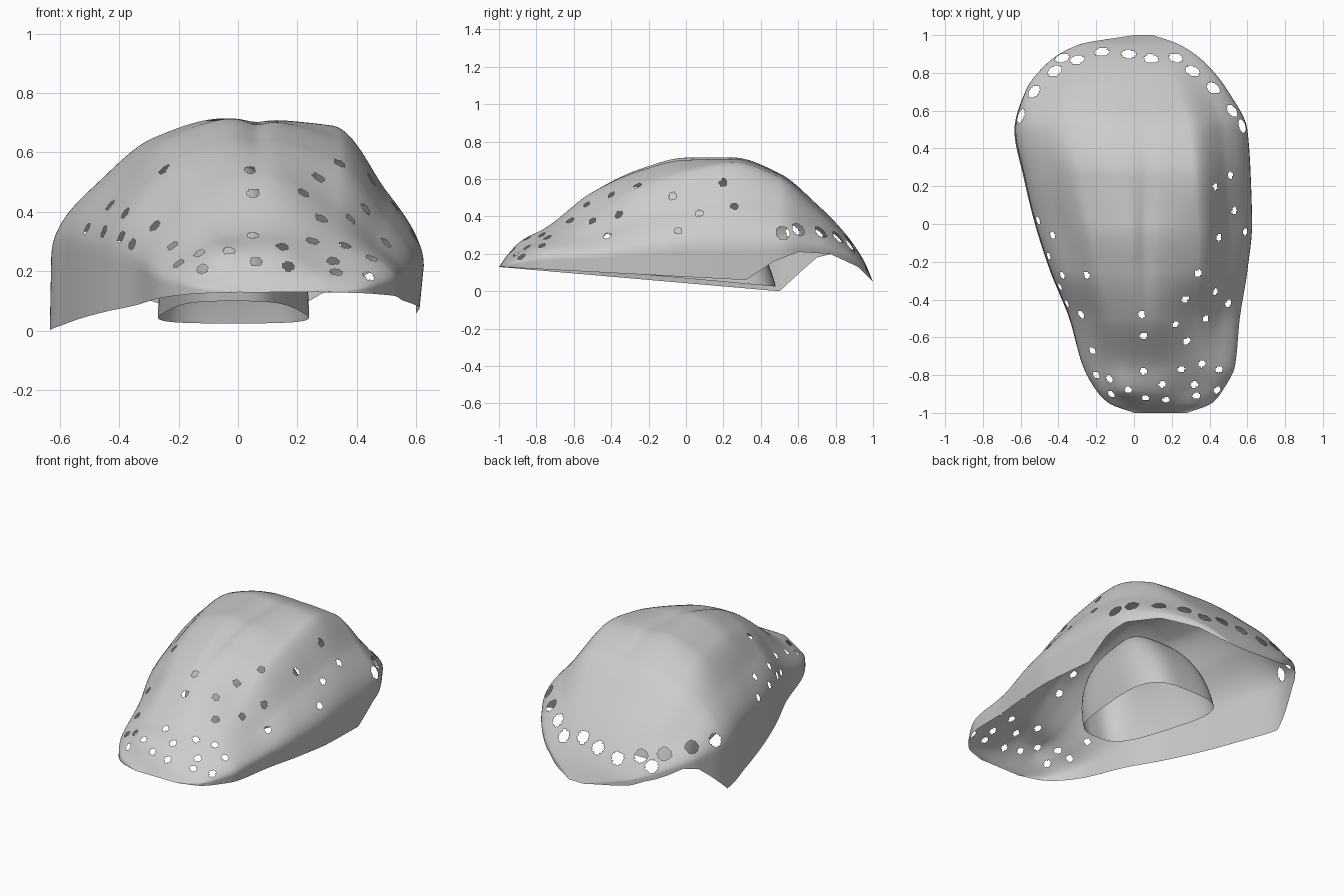
import bpy, bmesh, math
from mathutils import Vector
from mathutils.kdtree import KDTree

if "Cube" in bpy.data.objects:
    bpy.data.objects.remove(bpy.data.objects["Cube"])

# Shell stations: y, left x, right x, then heights at the fractions U across the width
U = [0, .1, .25, .45, .75, .9, 1]
ROWS = [
    (-1.0, 0, .28, .13, .13, .13, .13, .13, .13, .13),
    (-.95, -.13, .41, .14, .17, .19, .20, .18, .16, .14),
    (-.88, -.20, .47, .15, .22, .27, .27, .22, .20, .15),
    (-.75, -.27, .535, .17, .26, .32, .34, .29, .25, .17),
    (-.50, -.34, .56, .21, .37, .49, .535, .41, .29, .18),
    (-.25, -.44, .60, .25, .46, .60, .655, .57, .38, .20),
    (0, -.52, .625, .27, .47, .65, .715, .65, .43, .22),
    (.25, -.58, .618, .28, .49, .65, .715, .69, .47, .22),
    (.50, -.628, .60, .25, .46, .58, .63, .61, .44, .23),
    (.70, -.575, .50, .23, .35, .44, .465, .44, .35, .23),
    (.85, -.46, .38, .19, .25, .29, .31, .29, .25, .19),
    (.95, -.29, .24, .13, .145, .155, .165, .155, .145, .13),
    (1.0, .0, .10, .05, .05, .05, .05, .05, .05, .05),
]
# Bottom rim height along y, left and right
RIM_L = [(-1, .13), (.5, 0), (.63, .12), (.7, .18), (.78, .2), (.92, .13), (1, .05)]
RIM_R = [(-1, .13), (.32, .06), (.47, .16), (.6, .21), (.77, .2), (.92, .13), (1, .05)]
SMALL = [(.04, -.48), (.05, -.59), (.22, -.53), (.28, -.62), (.38, -.5), (.27, -.4), (.34, -.26),
         (.43, -.36), (.5, -.42), (.05, -.78), (.15, -.85), (.06, -.92), (.17, -.93), (-.03, -.88),
         (.33, -.91), (.44, -.88), (.32, -.85), (.25, -.77), (.36, -.74), (.45, -.77), (-.13, -.82),
         (-.12, -.9), (-.2, -.8), (-.22, -.67), (-.28, -.48), (-.25, -.27), (-.38, -.27), (-.43, -.06),
         (.43, .2), (.51, .26), (.53, .07), (.45, -.07), (.59, -.04), (-.37, -.42), (-.41, -.33),
         (-.46, -.17), (-.52, .02)]
LARGE = [(-.61, .57), (-.53, .7), (-.42, .81), (-.38, .88), (-.3, .87), (-.17, .91), (-.03, .9),
         (.09, .875), (.22, .88), (.31, .81), (.42, .72), (.52, .6), (.575, .52)]


def smooth(xs, ys, x):
    """Overshoot-free cubic interpolation."""
    n = len(xs)
    d = [(ys[i + 1] - ys[i]) / (xs[i + 1] - xs[i]) for i in range(n - 1)]

    def slope(i):
        if i == 0 or i == n - 1:
            return d[min(i, n - 2)]
        a, b = d[i - 1], d[i]
        return 0 if a * b <= 0 else 2 * a * b / (a + b)
    i = 0
    while i < n - 2 and x > xs[i + 1]:
        i += 1
    h = xs[i + 1] - xs[i]
    t = min(1, max(0, (x - xs[i]) / h))
    return (ys[i] * (1 + 2 * t) * (1 - t) ** 2 + ys[i + 1] * t * t * (3 - 2 * t)
            + h * slope(i) * t * (1 - t) ** 2 - h * slope(i + 1) * t * t * (1 - t))


def linear(pts, x):
    for (a, p), (b, q) in zip(pts, pts[1:]):
        if x <= b:
            return p + (q - p) * (x - a) / (b - a)
    return pts[-1][1]


def arc(u):
    """Angle parameter: rounds the shell over into its side walls."""
    return math.acos(max(-1, min(1, 1 - 2 * u)))


YS = [r[0] for r in ROWS]
ARCS = [arc(u) for u in U]


def station(y):
    return [smooth(YS, [r[k] for r in ROWS], y) for k in range(1, 10)]


def shell_point(st, y, u):
    xl, xr = st[:2]
    x = xl + (xr - xl) * u
    z = smooth(ARCS, st[2:], arc(u))
    # shallow groove running along the top
    z -= .018 * math.exp(-((x - .06) / .045) ** 2) * math.exp(-((y + .05) / .4) ** 2)
    return Vector((x, y, z))


def grid_faces(bm, rows, closed=False):
    for a, b in zip(rows, rows[1:]):
        n = len(a)
        for i in range(n if closed else n - 1):
            j = (i + 1) % n
            bm.faces.new((a[i], a[j], b[j], b[i]))


def finish(bm, name):
    bmesh.ops.remove_doubles(bm, verts=bm.verts[:], dist=1e-5)
    me = bpy.data.meshes.new(name)
    bm.to_mesh(me)
    bm.free()
    ob = bpy.data.objects.new(name, me)
    bpy.context.collection.objects.link(ob)
    for p in me.polygons:
        p.use_smooth = True
    return ob


# Outer shell: lofted dome with side walls reaching down to the rim
NU, NW, NY = 150, 14, 260
bm = bmesh.new()
rows = []
for j in range(NY + 1):
    y = -1 + 2 * j / NY
    st = station(y)
    main = [shell_point(st, y, .5 - .5 * math.cos(math.pi * (.06 + .88 * i / NU)) / math.cos(math.pi * .06))
            for i in range(NU + 1)]

    def wall(top, rim, out):
        z = min(top.z, linear(rim, y))
        return [Vector((top.x + out * (k / NW) * (top.z - z), y, top.z + (z - top.z) * k / NW))
                for k in range(1, NW + 1)]
    pts = wall(main[0], RIM_L, -.02)[::-1] + main + wall(main[-1], RIM_R, -.1)
    rows.append([bm.verts.new(p) for p in pts])
grid_faces(bm, rows)

# Ventilation holes, opened in the fine grid
bm.faces.index_update()
bm.faces.ensure_lookup_table()
tree = KDTree(len(bm.faces))
for f in bm.faces:
    tree.insert(f.calc_center_median(), f.index)
tree.balance()
gone = set()
for holes, r in ((SMALL, .02), (LARGE, .038)):
    for x, y in holes:
        st = station(y)
        u = min(.985, max(.015, (x - st[0]) / (st[1] - st[0])))
        gone.update(i for _, i, _ in tree.find_range(shell_point(st, y, u), r))
bmesh.ops.delete(bm, geom=[bm.faces[i] for i in gone], context='FACES')
finish(bm, "outer_shell")

# Inner liner: small open dome, narrow at the front, its peak leaning forward
bm = bmesh.new()
N, RINGS = 72, 24


def liner_ring(scale, lift, slope):
    ring = []
    for i in range(N):
        a = 2 * math.pi * i / N
        c, s = math.cos(a), math.sin(a)
        k = (abs(c) ** 3.4 + abs(s) ** 3.4) ** (-1 / 3.4)
        y = .065 + .415 * k * s * scale
        x = -.015 + .23 * k * c * scale * (1 + .3 * s)
        y -= .13 * lift
        z = .1 - .09 * (y + .35) * slope + .46 * lift
        ring.append(bm.verts.new((x, y, z)))
    return ring


rings = []
for k in range(RINGS):
    t = k / RINGS * math.pi / 2
    rings.append(liner_ring(math.cos(t) ** .85, math.sin(t), 1 - k / RINGS))
grid_faces(bm, rings, closed=True)
bm.faces.new(rings[-1])
finish(bm, "inner_liner")
